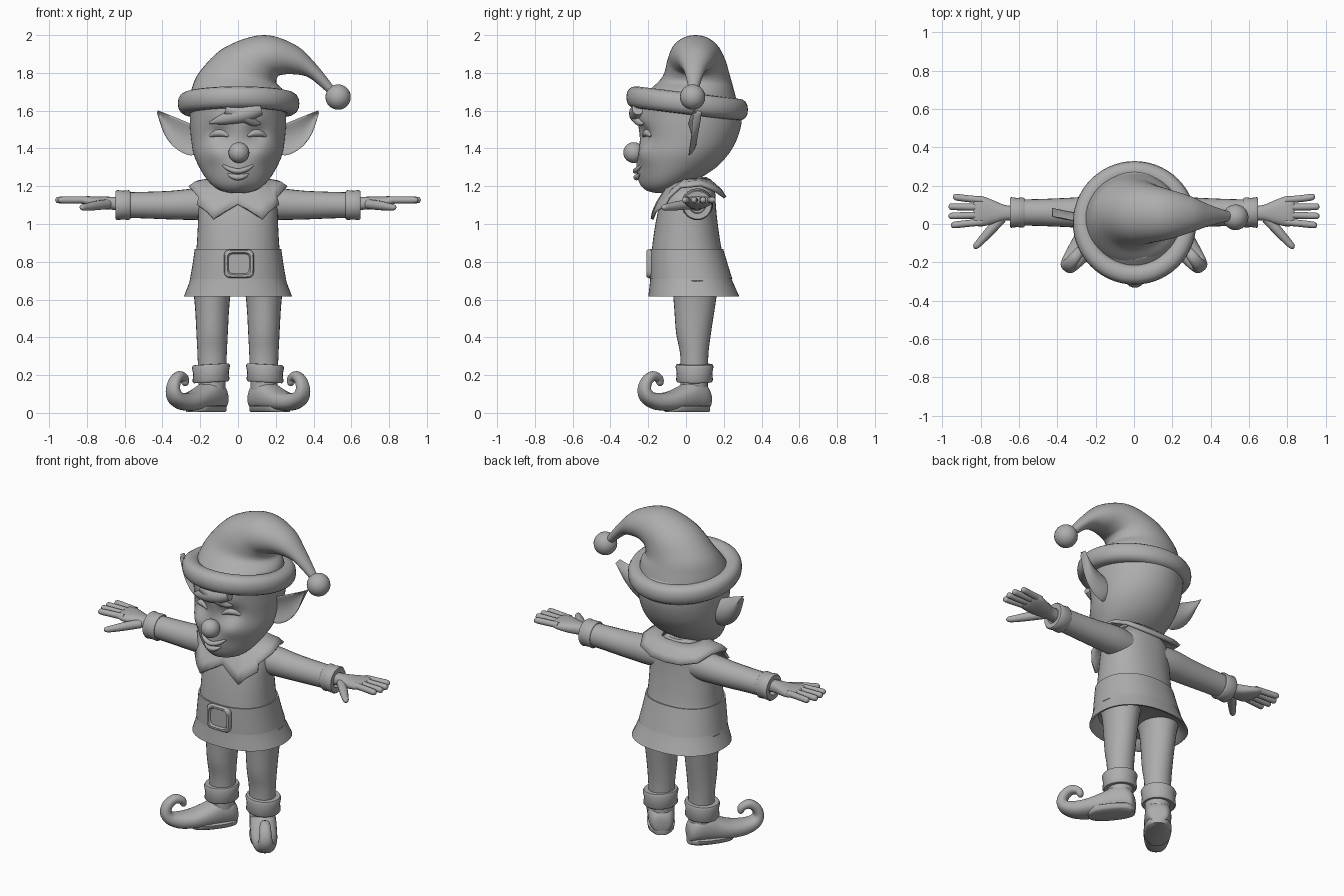
import bpy, bmesh, math
from mathutils import Vector

grey = bpy.data.materials.new("clay grey")
grey.diffuse_color = (0.42, 0.42, 0.42, 1)
SIDES = ((-1, "left"), (1, "right"))


def spline(rows, n):
    """Resample rows of numbers with a Catmull-Rom curve."""
    out = []
    for i in range(len(rows) - 1):
        p0, p1, p2 = rows[max(i - 1, 0)], rows[i], rows[i + 1]
        p3 = rows[min(i + 2, len(rows) - 1)]
        for k in range(n):
            t = k / n
            out.append([b + .5 * t * (c - a + t * (2*a - 5*b + 4*c - d + t * (3*(b - c) + d - a)))
                        for a, b, c, d in zip(p0, p1, p2, p3)])
    return out + [list(rows[-1])]


def finish(name, bm, angle=50):
    bmesh.ops.recalc_face_normals(bm, faces=bm.faces)
    me = bpy.data.meshes.new(name)
    bm.to_mesh(me)
    bm.free()
    ob = bpy.data.objects.new(name, me)
    bpy.context.collection.objects.link(ob)
    me.materials.append(grey)
    bpy.ops.object.select_all(action='DESELECT')
    ob.select_set(True)
    bpy.context.view_layer.objects.active = ob
    bpy.ops.object.shade_smooth_by_angle(angle=math.radians(angle))
    return ob


def loft(name, rings, caps=True, closed=True, angle=50):
    """Skin a list of equal point rings."""
    bm = bmesh.new()
    vs = [[bm.verts.new(p) for p in r] for r in rings]
    n = len(rings[0])
    for a, b in zip(vs, vs[1:]):
        for i in range(n if closed else n - 1):
            j = (i + 1) % n
            bm.faces.new((a[i], a[j], b[j], b[i]))
    if caps:
        bm.faces.new(vs[0])
        bm.faces.new(vs[-1])
    return finish(name, bm, angle)


def ring(c, u, v, a, b, n=32, p=2.0):
    """Superellipse around c in the plane of u and v."""
    c, u, v = Vector(c), Vector(u), Vector(v)
    out = []
    for i in range(n):
        t = 2 * math.pi * i / n
        co, si = math.cos(t), math.sin(t)
        out.append(c + u * a * math.copysign(abs(co) ** (2 / p), co)
                   + v * b * math.copysign(abs(si) ** (2 / p), si))
    return out


def flat_ring(z, rx, front, back, n=48, p=2.0, x=0):
    return ring((x, (front + back) / 2, z), (1, 0, 0), (0, 1, 0), rx, (back - front) / 2, n, p)


def tube(name, pts, n=4, sides=16, squash=1.0):
    """Round tube through (x, y, z, radius) points."""
    rows = spline(pts, n)
    rings = []
    for i, r in enumerate(rows):
        d = (Vector(rows[min(i + 1, len(rows) - 1)][:3]) - Vector(rows[max(i - 1, 0)][:3])).normalized()
        ref = Vector((0, 0, 1)) if abs(d.z) < .8 else Vector((0, 1, 0))
        u = d.cross(ref).normalized()
        rings.append(ring(r[:3], u, u.cross(d), r[3], r[3] * squash, sides))
    return loft(name, rings)


def ball(name, c, r):
    bm = bmesh.new()
    bmesh.ops.create_uvsphere(bm, u_segments=24, v_segments=16, radius=r)
    bmesh.ops.translate(bm, verts=bm.verts, vec=c)
    return finish(name, bm)


# head, with sculpted eye sockets, cheeks, mouth and chin
rows = spline([(1.163, .03, -.15, -.09), (1.175, .085, -.195, -.06), (1.2, .13, -.22, 0), (1.24, .168, -.235, .07),
               (1.3, .205, -.245, .16), (1.37, .235, -.25, .225), (1.45, .248, -.245, .27),
               (1.55, .255, -.255, .295), (1.65, .25, -.25, .28), (1.72, .2, -.18, .2)], 5)
head = loft("head", [flat_ring(*r, n=64) for r in rows])
bumps = [(.1, 1.475, -.03, .05), (-.1, 1.475, -.03, .05), (.12, 1.375, .02, .06), (-.12, 1.375, .02, .06),
         (0, 1.285, .018, .07), (0, 1.21, .012, .05), (.1, 1.56, .012, .05), (-.1, 1.56, .012, .05)]
for v in head.data.vertices:
    if v.co.y < -.05:
        x, z = v.co.x, v.co.z
        v.co.y -= sum(h * math.exp(-((x - a) ** 2 + (z - b) ** 2) / w ** 2) for a, b, h, w in bumps)

# face parts
ball("nose", (.005, -.277, 1.378), .055)
tube("upper_lip", [(x, -.268 + 5 * x * x, 1.28 + 5 * x * x, r) for x, r in
                   ((-.085, .004), (-.05, .012), (0, .014), (.05, .012), (.085, .004))])
tube("lower_lip", [(x, -.262 + 5 * x * x, 1.247 + 6 * x * x, r) for x, r in
                   ((-.055, .004), (-.03, .013), (0, .016), (.03, .013), (.055, .004))])
for s, side in SIDES:
    tube(side + "_eyelid", [(s * x, y, z, r) for x, y, z, r in
         ((.05, -.228, 1.465, .006), (.08, -.212, 1.48, .018), (.115, -.2, 1.48, .018), (.15, -.185, 1.465, .006))])
tube("fringe", [(.12, -.255, 1.61, .03), (.04, -.262, 1.585, .04), (-.06, -.25, 1.56, .03),
                (-.15, -.222, 1.535, .005)], squash=1.1)
tube("fringe_curl", [(-.06, -.25, 1.61, .035), (.03, -.262, 1.575, .035), (.08, -.245, 1.54, .022),
                     (.12, -.225, 1.53, .004)])

# ears: dished leaf shapes, each row is lower x, z, upper x, z, depth
for s, side in SIDES:
    rows = spline([(.2, 1.39, .2, 1.51, .03), (.25, 1.363, .26, 1.535, .03), (.33, 1.40, .325, 1.562, .035),
                   (.39, 1.475, .37, 1.58, .045), (.428, 1.585, .426, 1.602, .055)], 5)
    rings = []
    for x0, z0, x1, z1, y in rows:
        r = []
        for i in range(20):
            t = 2 * math.pi * i / 20
            k = .5 + .5 * math.cos(t)
            r.append((s * (x0 + (x1 - x0) * k), y + .014 * math.sin(t) + .015 - .03 * math.cos(t) ** 2,
                      z0 + (z1 - z0) * k))
        rings.append(r)
    loft(side + "_ear", rings)

# hat: each row is two outline points in x, z, then half depth and centre y
rows = spline([(-.262, 1.61, .262, 1.61, .27, .01), (-.247, 1.71, .245, 1.70, .225, .03),
               (-.2, 1.81, .205, 1.745, .18, .055), (-.07, 1.935, .21, 1.78, .155, .055),
               (.13, 2.0, .235, 1.79, .13, .05), (.3, 1.95, .29, 1.793, .095, .05),
               (.41, 1.85, .375, 1.775, .055, .045), (.52, 1.71, .48, 1.69, .022, .04)], 6)
rings = []
for x0, z0, x1, z1, b, cy in rows:
    a, c = Vector((x0, 0, z0)), Vector((x1, 0, z1))
    rings.append(ring((a + c) / 2 + Vector((0, cy, 0)), (c - a).normalized(), (0, 1, 0), (c - a).length / 2, b, 40))
loft("hat", rings)
ball("hat_pompom", (.53, .035, 1.672), .067)

# hat brim, a fat ring tipped up at the front
rings = []
for i in range(57):
    t = 2 * math.pi * i / 56
    out = Vector((math.cos(t), math.sin(t), 0))
    c = Vector((.003, .006, 1.638)) + out * .27 + Vector((0, 0, -.033 * out.y))
    rings.append(ring(c, out, (0, 0, 1), .052, .058, 16, 2.3))
loft("hat_brim", rings, caps=False)

# tunic with a hollow hem
rows = spline([(.615, .287, -.2, .283), (.7, .255, -.19, .245), (.78, .235, -.184, .215), (.87, .22, -.18, .188),
               (1.0, .212, -.162, .168), (1.1, .208, -.14, .158), (1.16, .19, -.12, .155),
               (1.2, .14, -.09, .14), (1.25, .08, -.05, .11)], 5)
hem = [(.67, .235, -.15, .22), (.618, .272, -.185, .268)]
loft("tunic", [flat_ring(*r, p=2.25) for r in hem + rows])

# belt with a crisp upper edge, and buckle
belt = [(.865, .21, -.17, .18), (.868, .229, -.19, .197), (.79, .24, -.193, .22), (.71, .254, -.192, .245)]
loft("belt", [flat_ring(*r, p=2.25) for r in belt], caps=False, angle=30)
U, V = (1, 0, 0), (0, 0, 1)
prof = [(.07, -.15), (.08, -.185), (.08, -.2), (.074, -.208), (.062, -.208), (.055, -.197), (.05, -.197)]
loft("buckle", [ring((.005, y, .79), U, V, r, r * .95, 40, 5) for r, y in prof])

# pointed collar: half outline mirrored into a full loop
half = [(0, -.15, 1.105), (.07, -.172, 1.065), (.13, -.18, 1.025), (.165, -.165, 1.065), (.215, -.11, 1.10),
        (.205, -.09, 1.14), (.258, -.03, 1.195), (.235, .08, 1.205), (.195, .165, 1.17), (.1, .2, 1.145), (0, .207, 1.14)]
loop = half + [(-x, y, z) for x, y, z in half[-2:0:-1]]
rings = []
for k, lift in ((1, 0), (.88, .012), (.7, .008), (.5, 0)):
    f = (1 - k) / .5
    rings.append([(x * k, .03 + (y - .03) * k, z + (1.235 - z) * f + lift) for x, y, z in loop])
collar = loft("collar", rings, caps=False)
mod = collar.modifiers.new("thickness", 'SOLIDIFY')
mod.thickness, mod.offset = .016, 0

for s, side in SIDES:
    # sleeve and its cuff
    tube(side + "_sleeve", [(s * x, .06, z, r) for x, z, r in
         ((.08, 1.1, .075), (.2, 1.105, .084), (.35, 1.1, .076), (.5, 1.1, .07), (.6, 1.1, .068))], sides=24)
    cuff = [(.572, .06), (.57, .073), (.578, .079), (.61, .076), (.64, .08), (.648, .074), (.646, .045), (.62, .04)]
    loft(side + "_sleeve_cuff", [ring((s * x, .06, 1.1), (0, 1, 0), V, r, r, 28) for x, r in cuff])
    # hand
    palm = spline([(.6, .055, 1.105, .038, .035), (.67, .058, 1.11, .04, .034), (.73, .062, 1.113, .06, .032),
                   (.79, .066, 1.12, .078, .027), (.825, .067, 1.125, .076, .02), (.838, .067, 1.126, .06, .01)], 4)
    loft(side + "_palm", [ring((s * x, y, z), (0, 1, 0), V, a, b, 24, 2.4) for x, y, z, a, b in palm])
    for i, (y0, y1, end) in enumerate(((.125, .14, .945), (.087, .09, .968), (.047, .042, .968), (.01, -.005, .955))):
        tube(f"{side}_finger_{i + 1}", [(s * x, y, 1.127, r) for x, y, r in
             ((.79, y0, .018), (.87, (y0 + y1) / 2, .018), (end - .018, y1, .017), (end - .004, y1, .01),
              (end, y1, .002))], sides=12)
    tube(side + "_thumb", [(s * .69, .03, 1.105, .026), (s * .75, -.035, 1.098, .025), (s * .8, -.09, 1.09, .02),
                           (s * .826, -.118, 1.088, .015), (s * .834, -.127, 1.088, .003)], sides=14)

    # trouser leg and ankle cuff
    leg = spline([(.12, .07, -.03, .115), (.3, .077, -.03, .118), (.42, .083, -.052, .132),
                  (.55, .09, -.062, .152), (.64, .1, -.07, .165), (.7, .12, -.08, .17)], 4)
    loft(side + "_leg", [flat_ring(*r, n=28, x=s * .137) for r in leg])
    band = [(.165, .07), (.162, .09), (.172, .098), (.21, .094), (.245, .101), (.257, .095), (.258, .075)]
    loft(side + "_ankle_cuff", [[p + Vector((0, 0, (p.x - s * .143) * s * -.06)) for p in
                                 ring((s * .143, .045, z), U, (0, 1, 0), r, r, 28)] for z, r in band])

    # curled shoe: distance, height, half height, half width, tilt in degrees
    d = Vector((s * .61, -.79, 0))
    shoe = spline([(-.078, .065, .03, .03, 0), (-.068, .072, .056, .055, 0), (-.03, .09, .078, .072, 0),
                   (.03, .092, .082, .076, 0), (.1, .075, .066, .076, 0), (.18, .061, .051, .074, 0),
                   (.26, .062, .045, .062, 15), (.32, .085, .038, .05, 50), (.342, .125, .031, .04, 90),
                   (.325, .17, .028, .034, 130), (.285, .195, .026, .03, 180), (.245, .18, .022, .025, 235),
                   (.237, .153, .016, .018, 265), (.238, .142, .004, .005, 270)], 4)
    rings = []
    for q, z, h, w, ang in shoe:
        t = math.radians(ang)
        up = d * -math.sin(t) + Vector((0, 0, math.cos(t)))
        rings.append(ring(Vector((s * .135, .05, z)) + d * q, d.cross(Vector(V)), up, w, h, 24, 2.3))
    loft(side + "_shoe", rings)
    # shoe sole
    sole = [flat_ring(z, a, -.19, .078, 32, 2.5) for z, a in ((.004, .062), (.012, .075), (.034, .079), (.04, .07))]
    side_dir = Vector((s * .79, .61, 0))
    loft(side + "_sole", [[Vector((s * .135, .05, p.z)) + side_dir * p.x - d * p.y for p in r] for r in sole])
